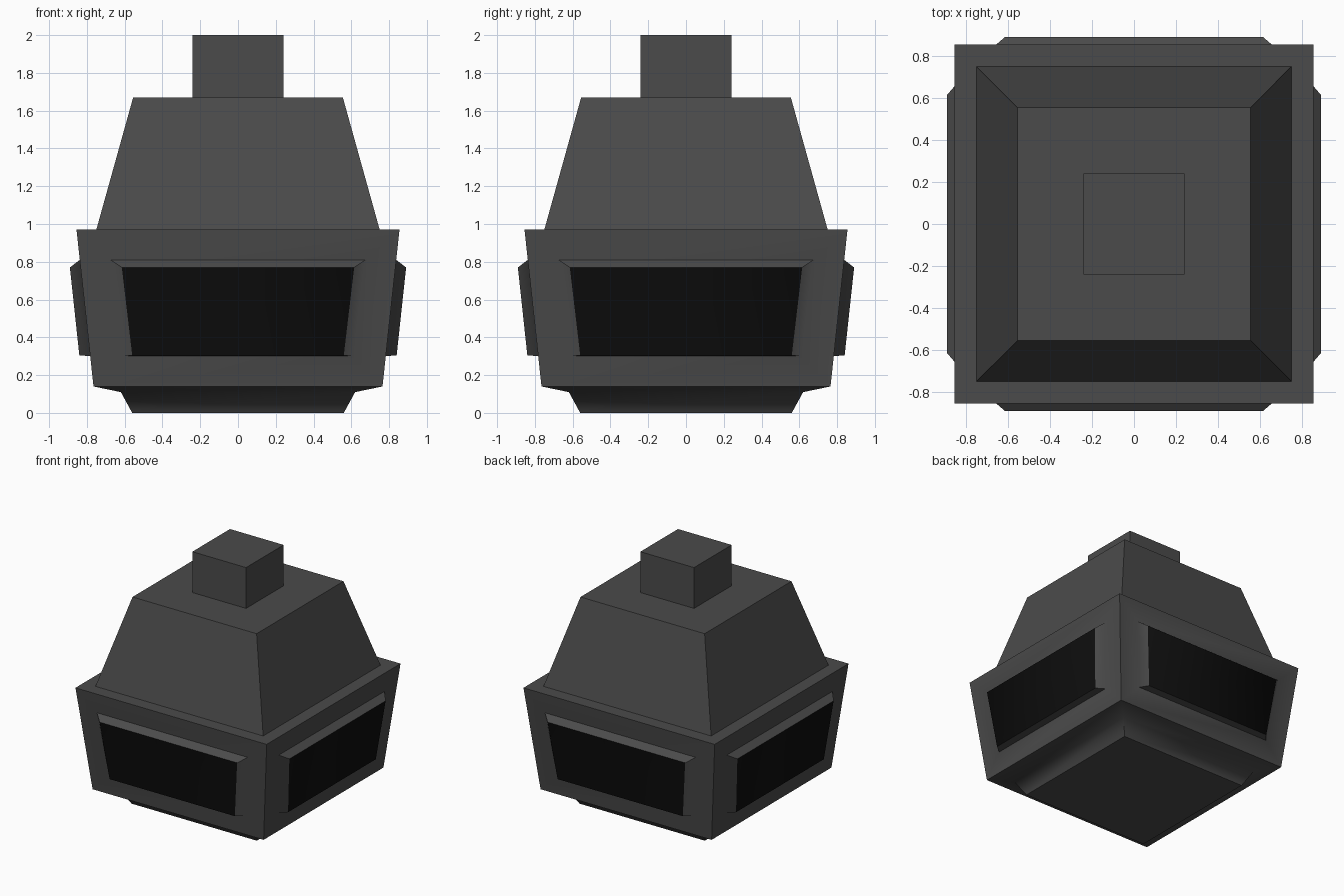
import bpy, bmesh, math
from mathutils import Matrix

if "Cube" in bpy.data.objects:
    bpy.data.objects.remove(bpy.data.objects["Cube"])


def material(name, value):
    m = bpy.data.materials.new(name)
    m.diffuse_color = (value, value, value, 1)
    m.use_nodes = True
    m.node_tree.nodes["Principled BSDF"].inputs["Base Color"].default_value = m.diffuse_color
    return m


METAL = material("dark_metal", 0.07)
GLASS = material("black_glass", 0.004)


def finish(name, bm, angle):
    bmesh.ops.remove_doubles(bm, verts=bm.verts, dist=0.0005)
    bmesh.ops.recalc_face_normals(bm, faces=bm.faces)
    mesh = bpy.data.meshes.new(name)
    for f in bm.faces:
        f.smooth = f.material_index == 0
    bm.to_mesh(mesh)
    bm.free()
    mesh.materials.append(METAL)
    mesh.materials.append(GLASS)
    mesh.set_sharp_from_angle(angle=math.radians(angle))
    obj = bpy.data.objects.new(name, mesh)
    bpy.context.collection.objects.link(obj)
    return obj


def bridge(bm, a, b):
    for i in range(4):
        j = (i + 1) % 4
        bm.faces.new((a[i], a[j], b[j], b[i]))


def square_loft(bm, profile):
    """Skin square rings given as (half width, z)."""
    rings = [[bm.verts.new((sx * h, sy * h, z))
              for sx, sy in ((-1, -1), (1, -1), (1, 1), (-1, 1))]
             for h, z in profile]
    for a, b in zip(rings, rings[1:]):
        bridge(bm, a, b)
    return rings


def body_half(z):
    return 0.765 + 0.09 * (z - 0.14) / 0.83


def trapezoid(bm, rot, low, high):
    """Ring on one side wall; each end is (half width, distance out, z)."""
    pts = [(-low[0], low), (low[0], low), (high[0], high), (-high[0], high)]
    return [bm.verts.new(rot @ Matrix.Translation((x, -e[1], e[2])).translation)
            for x, e in pts]


# Main body: stepped base and top ledge
bm = bmesh.new()
base = square_loft(bm, [(0.56, 0), (0.62, 0.11), (0.765, 0.14)])
bm.faces.new(base[0])
square_loft(bm, [(0.855, 0.97), (0.75, 0.97)])

# Four flared walls, each with a raised window
for k in range(4):
    rot = Matrix.Rotation(k * math.pi / 2, 3, 'Z')
    wall = trapezoid(bm, rot, (0.765, 0.765, 0.14), (0.855, 0.855, 0.97))
    frame = trapezoid(bm, rot, (0.605, body_half(0.30), 0.30),
                      (0.675, body_half(0.81), 0.81))
    pane = trapezoid(bm, rot, (0.56, 0.84, 0.305), (0.615, 0.89, 0.77))
    bridge(bm, wall, frame)
    bridge(bm, frame, pane)
    bm.faces.new(pane).material_index = 1
finish("window_body", bm, 53)

# Tapered hood
bm = bmesh.new()
hood = square_loft(bm, [(0.75, 0.97), (0.555, 1.67), (0.24, 1.67)])
finish("hood", bm, 30)

# Square stack on top
bm = bmesh.new()
stack = square_loft(bm, [(0.24, 1.67), (0.24, 2.0)])
bm.faces.new(stack[-1])
finish("top_stack", bm, 30)
